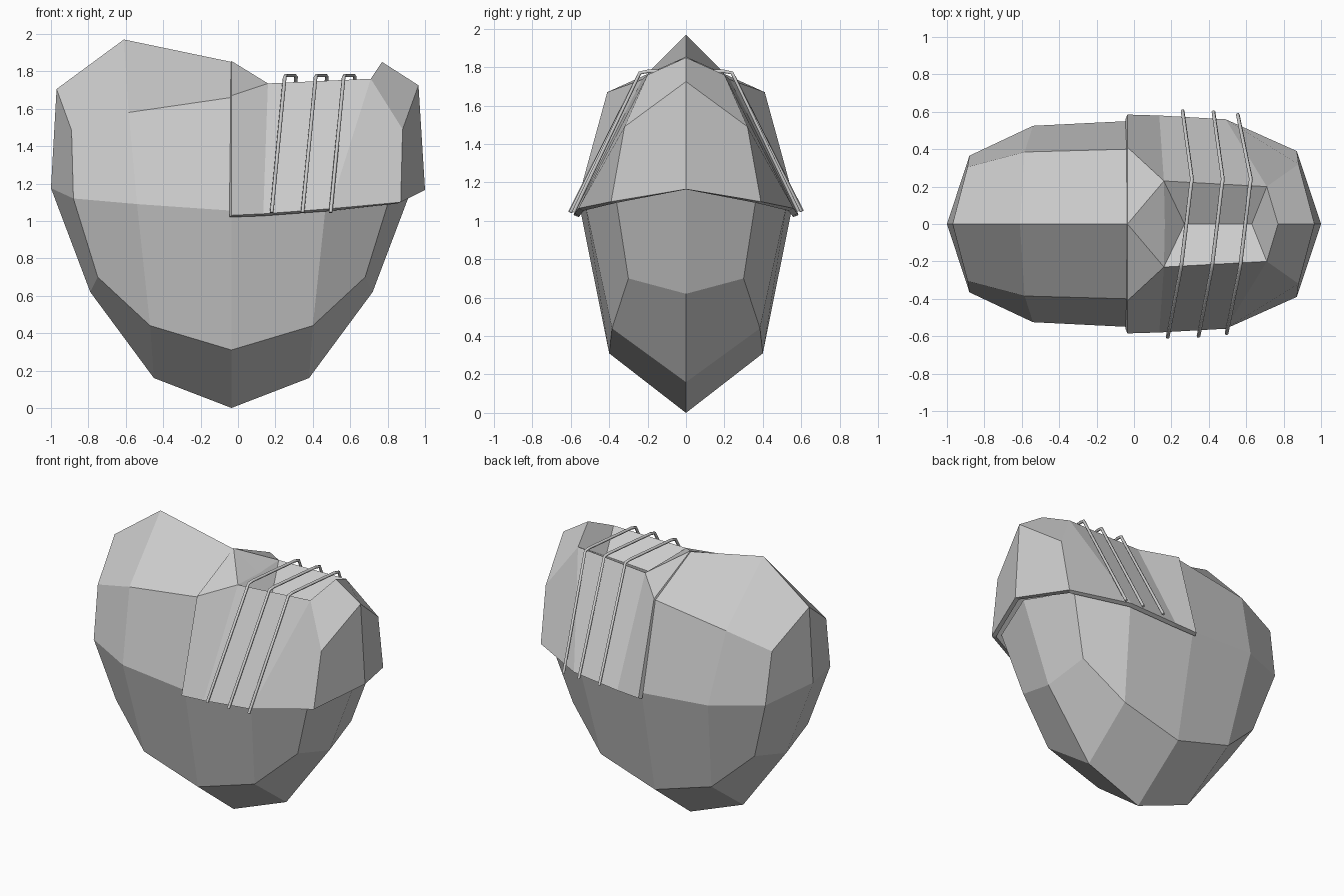
import bpy
from mathutils import Vector

cube = bpy.data.objects.get("Cube")
if cube:
    bpy.data.objects.remove(cube, do_unlink=True)

grey = bpy.data.materials.new("plain grey")
grey.use_nodes = True
grey.diffuse_color = (0.6, 0.6, 0.6, 1)
grey.node_tree.nodes["Principled BSDF"].inputs["Base Color"].default_value = (0.6, 0.6, 0.6, 1)

MID = -0.035   # x of the plane between the two lobes


def faceted(name, points, faces):
    """Flat-shaded mesh from named front-half points, mirrored to the back."""
    keys = list(points)
    me = bpy.data.meshes.new(name)
    me.from_pydata([points[k] for k in keys], [],
                   [[keys.index(k) for k in f.split()] for f in faces])
    me.materials.append(grey)
    ob = bpy.data.objects.new(name, me)
    bpy.context.collection.objects.link(ob)
    m = ob.modifiers.new("front to back", 'MIRROR')
    m.use_axis = (False, True, False)
    m.merge_threshold = 0.001
    return ob


# Body: edge ridge (r), inner ring (i) and bulge (b) points of the left-hand half
half = {
    "r0": (0, 0, 0), "r1": (-.415, 0, .16), "r2": (-.755, 0, .62),
    "r3": (-.965, 0, 1.175), "r4": (-.935, 0, 1.705), "r5": (-.575, 0, 1.97),
    "r6": (0, 0, 1.85),
    "i0": (0, -.4, .31), "i1": (-.435, -.385, .44), "i2": (-.715, -.3, .7),
    "i3": (-.845, -.365, 1.12), "i4": (-.855, -.305, 1.485),
    "i5": (-.55, -.385, 1.58), "i6": (0, -.4, 1.66),
    "b0": (0, -.55, 1.055), "b1": (-.505, -.525, 1.09),
}
rim = [f"r{k} r{k+1} i{k+1} i{k}" for k in range(6)]
lower = ["i0 i1 b1 b0", "i1 i2 i3 b1"]
upper = ["b0 b1 i5 i6", "b1 i3 i4 i5"]

right_lobe = {k: (MID + x, y, z) for k, (x, y, z) in half.items()}
left_lobe = {k: (MID - x, y, z) for k, (x, y, z) in half.items()}
# The left lobe is whole; the other stops at its widest line, under the cover
faceted("full_lobe", right_lobe, [" ".join(reversed(f.split())) for f in rim + lower + upper])
faceted("lower_lobe", left_lobe, rim[:3] + lower)

# Cover over the upper lobe, with a sunken valley along its top
cover = {
    "e0": (MID, -.585, 1.03), "e1": (.135, -.58, 1.038), "e2": (.49, -.56, 1.065),
    "e3": (.87, -.39, 1.1), "e4": (1, 0, 1.165),
    "s0": (MID, -.41, 1.67), "s1": (.16, -.23, 1.735), "s2": (.71, -.2, 1.76),
    "s3": (.88, -.32, 1.49), "s4": (.965, 0, 1.725),
    "t0": (MID, 0, 1.855), "t1": (.165, 0, 1.73), "t2": (.27, 0, 1.62),
    "t3": (.63, 0, 1.64), "t4": (.77, 0, 1.85),
}
cap = faceted("lobe_cover", cover, [
    "e0 e1 s1 s0", "e1 e2 s2 s1", "e2 e3 s3 s2", "e3 e4 s4 s3", "s2 s3 s4 t4",
    "s0 s1 t0", "s1 t1 t0", "s1 t2 t1", "s1 s2 t3 t2", "s2 t4 t3"])
thick = cap.modifiers.new("thickness", 'SOLIDIFY')
thick.thickness = 0.03
thick.offset = -1


# Three thin bands strapped over the cover
def band(name, xs, reach):
    f, tf, tb, b = xs
    path = [(f, -reach, 1.045), (tf, -.24, 1.77), (tf + .006, -.2, 1.778),
            (tb - .006, .2, 1.778), (tb, .24, 1.77), (b, reach, 1.05)]
    cu = bpy.data.curves.new(name, 'CURVE')
    cu.dimensions = '3D'
    cu.bevel_depth = 0.01
    cu.bevel_resolution = 1
    cu.use_fill_caps = True
    sp = cu.splines.new('POLY')
    sp.points.add(len(path) - 1)
    for p, co in zip(sp.points, path):
        p.co = (*co, 1)
    cu.materials.append(grey)
    ob = bpy.data.objects.new(name, cu)
    bpy.context.collection.objects.link(ob)


band("inner_band", (.18, .25, .31, .26), .605)
band("middle_band", (.345, .415, .475, .425), .6)
band("outer_band", (.495, .565, .625, .555), .585)
